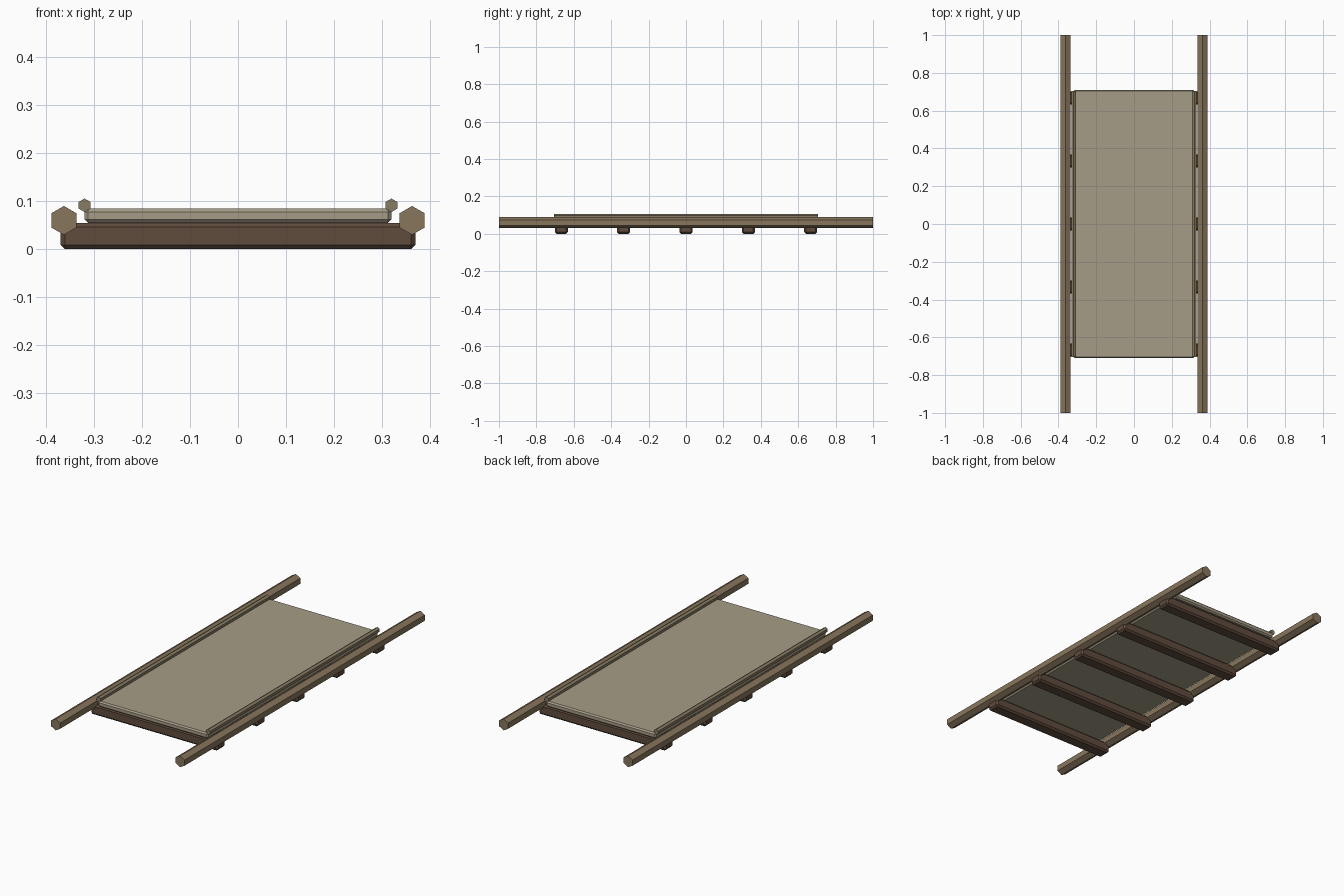
import bpy, bmesh, math
from mathutils import Matrix

if "Cube" in bpy.data.objects:
    bpy.data.objects.remove(bpy.data.objects["Cube"])


def material(name, rgb):
    m = bpy.data.materials.new(name)
    m.diffuse_color = (*rgb, 1)
    m.use_nodes = True
    m.node_tree.nodes["Principled BSDF"].inputs["Base Color"].default_value = m.diffuse_color
    return m


POLE = material("pole_wood", (0.25, 0.18, 0.107))
BAR = material("dark_wood", (0.115, 0.07, 0.045))
CLOTH = material("canvas_cloth", (0.38, 0.335, 0.245))
HEM = material("hem_cloth", (0.24, 0.20, 0.125))


def finish(name, bm, mat):
    me = bpy.data.meshes.new(name)
    bm.to_mesh(me)
    bm.free()
    me.materials.append(mat)
    ob = bpy.data.objects.new(name, me)
    bpy.context.collection.objects.link(ob)
    return ob


def box(name, centre, size, bevel, mat):
    bm = bmesh.new()
    bmesh.ops.create_cube(bm, size=1, matrix=Matrix.Translation(centre) @ Matrix.Diagonal((*size, 1)))
    bmesh.ops.bevel(bm, geom=bm.edges[:], offset=bevel, segments=1, affect='EDGES')
    return finish(name, bm, mat)


def hex_rod(name, x, z, radius, length, mat):
    # six-sided rod along y with a corner pointing up
    bm = bmesh.new()
    bmesh.ops.create_cone(bm, cap_ends=True, segments=6, radius1=radius, radius2=radius, depth=length,
                          matrix=Matrix.Translation((x, 0, z)) @ Matrix.Rotation(math.pi / 2, 4, 'X'))
    return finish(name, bm, mat)


# carrying poles and rolled canvas hems, mirrored left and right
for side, s in (("left", -1), ("right", 1)):
    hex_rod(f"pole_{side}", s * 0.363, 0.06, 0.03, 2.0, POLE)
    hex_rod(f"hem_{side}", s * 0.32, 0.0915, 0.014, 1.41, HEM)

# cross bars beneath the bed
for i in range(5):
    box(f"cross_bar_{i + 1}", (0, (i - 2) / 3, 0.0275), (0.74, 0.07, 0.055), 0.009, BAR)

# canvas bed
box("canvas_bed", (0, 0, 0.07), (0.64, 1.42, 0.03), 0.007, CLOTH)
